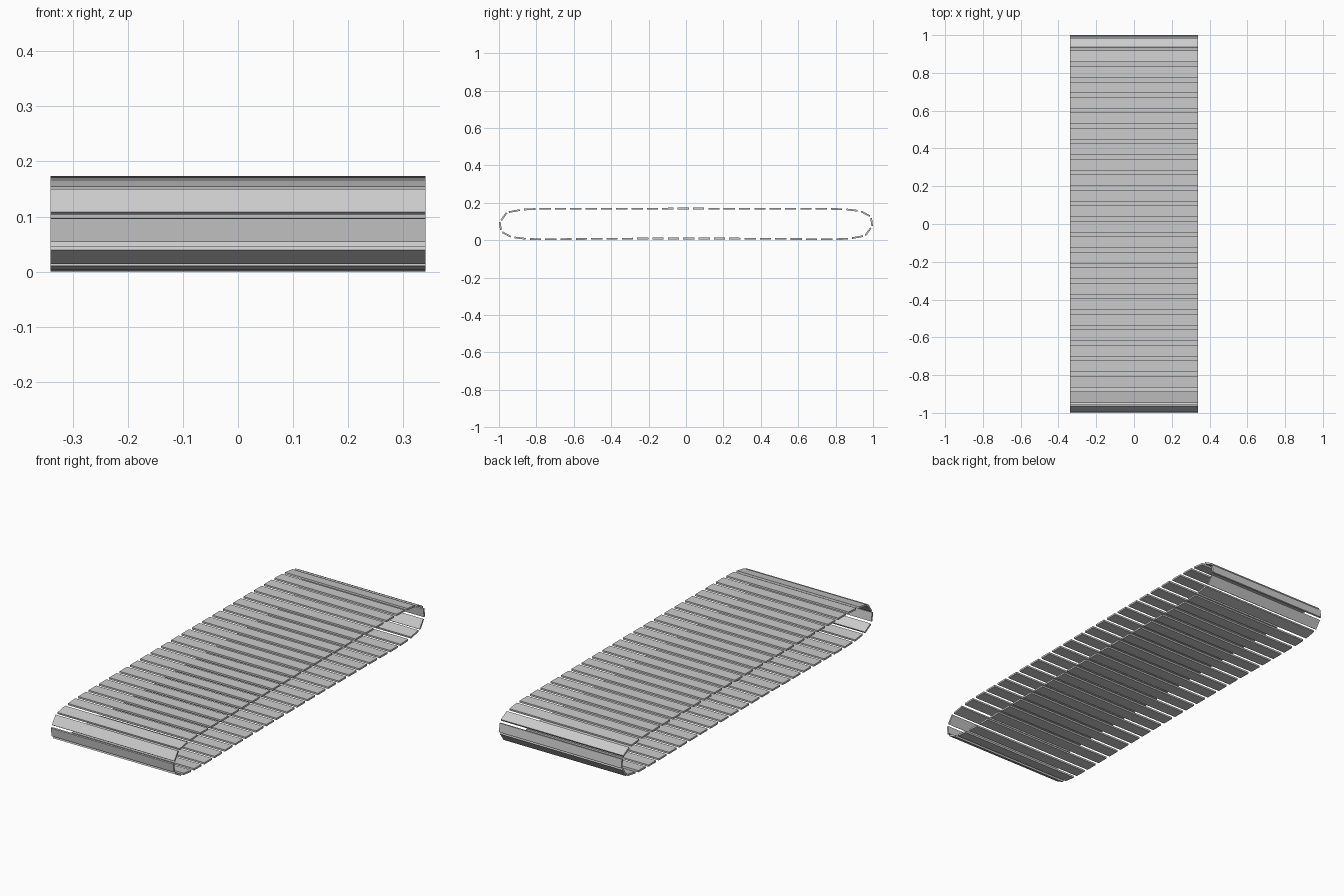
import bpy, bmesh
from mathutils import Vector

if "Cube" in bpy.data.objects:
    bpy.data.objects.remove(bpy.data.objects["Cube"])

HALF_W = 0.34      # half slat width in x
THICK = 0.009      # slat thickness
PITCH = 0.082      # spacing between slats
LENGTH = 0.060     # slat length along the loop
MID_Z = 0.086      # loop centre height

# Height of the upper run's centreline, falling away at both ends
PROFILE = [(0.0, 0.169), (0.4, 0.1685), (0.75, 0.1675), (0.80, 0.167),
           (0.86, 0.1645), (0.92, 0.157), (0.96, 0.147)]


def top_z(y):
    y = abs(y)
    for (a, za), (b, zb) in zip(PROFILE, PROFILE[1:]):
        if y <= b:
            return za + (zb - za) * (y - a) / (b - a)
    return PROFILE[-1][1]


def add_slat(name, p, q):
    """Thin flat plate whose centreline runs from p to q in the (y, z) plane."""
    p, q = Vector(p), Vector(q)
    d = (q - p).normalized()
    n = Vector((-d.y, d.x)) * THICK / 2
    ring = [p - n, q - n, q + n, p + n]
    bm = bmesh.new()
    left = [bm.verts.new((-HALF_W, c.x, c.y)) for c in ring]
    right = [bm.verts.new((HALF_W, c.x, c.y)) for c in ring]
    bm.faces.new(left)
    bm.faces.new(right)
    for i in range(4):
        j = (i + 1) % 4
        bm.faces.new((left[i], left[j], right[j], right[i]))
    bmesh.ops.recalc_face_normals(bm, faces=bm.faces)
    mesh = bpy.data.meshes.new(name)
    bm.to_mesh(mesh)
    bm.free()
    bpy.context.collection.objects.link(bpy.data.objects.new(name, mesh))


def turned(pt, arch=0.0):
    """Half turn of a profile point about the loop centre."""
    y, z = pt
    return (-y, 2 * MID_Z - z + arch * max(0.0, 1 - (y / 0.75) ** 2))


# Upper run, and the lower run as its half-turned copy with a slight sag upward
for k in range(23):
    c = 0.887 - PITCH * k
    a, b = c + LENGTH / 2, c - LENGTH / 2
    p, q = (a, top_z(a)), (b, top_z(b))
    add_slat(f"upper_slat_{k + 1}", p, q)
    add_slat(f"lower_slat_{k + 1}", turned(p, 0.006), turned(q, 0.006))

# Three slats wrapping the front end, half-turned for the back end
END = [((-0.959, 0.147), (-0.988, 0.106)),
       ((-0.9955, 0.097), (-0.990, 0.054)),
       ((-0.982, 0.043), (-0.936, 0.018))]
for i, (p, q) in enumerate(END):
    add_slat(f"front_end_slat_{i + 1}", p, q)
    add_slat(f"back_end_slat_{i + 1}", turned(p), turned(q))
